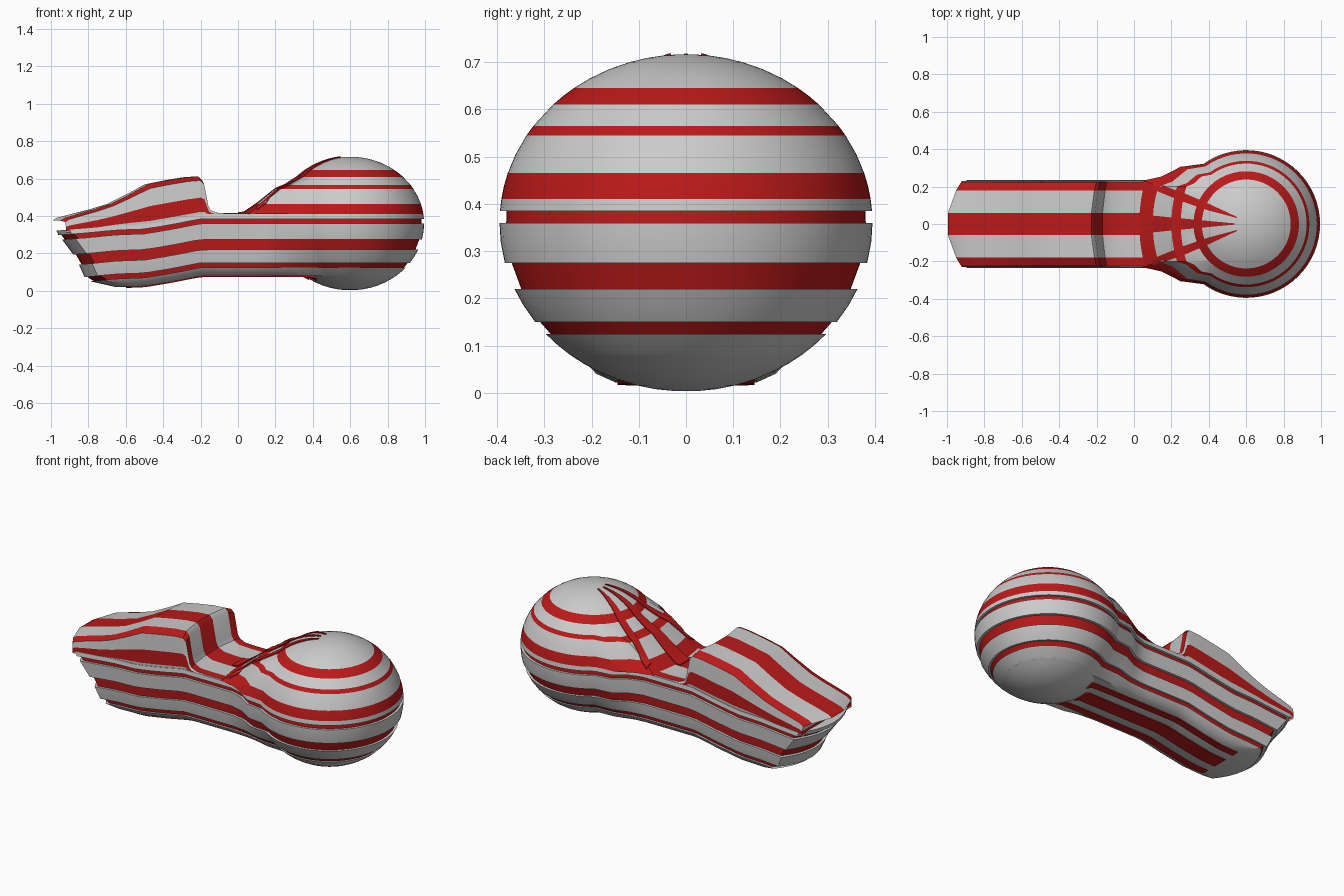
import bpy, bmesh, math
from mathutils import Vector
from mathutils.bvhtree import BVHTree

if "Cube" in bpy.data.objects:
    bpy.data.objects.remove(bpy.data.objects["Cube"])

red_mat = bpy.data.materials.new("red")
red_mat.diffuse_color = (0.5, 0.01, 0.01, 1)
red_mat.use_nodes = True
red_mat.node_tree.nodes["Principled BSDF"].inputs["Base Color"].default_value = red_mat.diffuse_color
all_verts, all_faces = [], []


def lerp_table(table, x):
    if x <= table[0][0]:
        return table[0][1]
    for (a, fa), (b, fb) in zip(table, table[1:]):
        if x <= b:
            return fa + (fb - fa) * (x - a) / (b - a)
    return table[-1][1]


def make(name, verts, faces, red=False):
    off = len(all_verts)
    all_verts.extend(Vector(v) for v in verts)
    all_faces.extend([i + off for i in f] for f in faces)
    me = bpy.data.meshes.new(name)
    me.from_pydata(verts, [], faces)
    bm = bmesh.new()
    bm.from_mesh(me)
    bmesh.ops.delete(bm, geom=[v for v in bm.verts if not v.link_faces], context='VERTS')
    bmesh.ops.recalc_face_normals(bm, faces=bm.faces)
    bm.to_mesh(me)
    bm.free()
    ob = bpy.data.objects.new(name, me)
    bpy.context.collection.objects.link(ob)
    if red:
        me.materials.append(red_mat)
    bpy.ops.object.select_all(action='DESELECT')
    ob.select_set(True)
    bpy.context.view_layer.objects.active = ob
    bpy.ops.object.shade_smooth_by_angle(angle=math.radians(32))
    return ob


# Profiles: body sag along x, body width / nose / neck position by height
SAG = [(-1, -.09), (-.8, -.075), (-.65, -.06), (-.5, -.055), (-.35, -.03), (-.2, 0)]
WIDTH = [(.08, .15), (.1, .19), (.125, .207), (.2, .222), (.385, .235), (.41, .232), (.465, .2)]
NOSE = [(.08, -.65), (.125, -.79), (.15, -.82), (.22, -.85), (.275, -.88),
        (.36, -.94), (.385, -.96), (.41, -.97)]
NECK = [(.41, .02), (.465, .1), (.545, .2), (.565, .25)]
CX, ARC, BODY, TIP = .6, 22, 16, 5


def outline(w, kind, inset):
    """Half plan outline at height w, from the ball's far side to the tip."""
    r = .395 * math.sqrt(max(1e-5, 1 - ((w - .36) / .357) ** 2)) - inset
    end = math.acos(-.58)
    pts = [(CX + r * math.cos(end * i / ARC), r * math.sin(end * i / ARC)) for i in range(ARC + 1)]
    body_n = BODY if kind == 'body' else 0
    rest = 3 + body_n + TIP
    if kind == 'ball' or w > .6:
        for i in range(1, rest + 1):
            a = end + (math.pi - end) * i / rest
            pts.append((CX + r * math.cos(a), r * math.sin(a)))
    else:
        b = lerp_table(WIDTH, w) - inset
        body = kind == 'body'
        tip = lerp_table(NOSE, w) + inset if body else lerp_table(NECK, w)
        bulge = .07 if body else .03
        start = .12 if body else tip + bulge
        x0, y0 = pts[-1]
        n1 = start + (x0 - start) * .62
        n2 = start + (x0 - start) * .3
        pts += [(n1, b + (y0 - b) * .86), (n2, b + (y0 - b) * .25), (start, b)]
        for i in range(1, body_n + 1):
            pts.append((start + (tip + bulge - start) * i / body_n, b))
        for i in range(1, TIP + 1):
            f = 1 - i / TIP
            pts.append((tip + bulge * f * f - (.0005 if i == TIP else 0), b * f))
    pts[0] = (pts[0][0], 0)
    pts[-1] = (pts[-1][0], 0)
    return [(x, y, w + lerp_table(SAG, x)) for x, y in pts]


def band(name, levels, kind, red=False, inset=0):
    verts, faces = [], []
    for w in levels:
        half = outline(w, kind, inset)
        n = len(half)
        verts += half + [(x, -y, z) for x, y, z in half[-2:0:-1]]
    N = 2 * n - 2
    for k in range(len(levels) - 1):
        for i in range(N):
            j = (i + 1) % N
            faces.append((k * N + i, k * N + j, k * N + N + j, k * N + N + i))
    for o in (0, (len(levels) - 1) * N):
        faces.append((o, o + 1, o + N - 1))
        faces += [(o + i, o + i + 1, o + N - i - 1, o + N - i) for i in range(1, n - 2)]
        faces.append((o + n - 2, o + n - 1, o + n))
    make(name, verts, faces, red)


# Stacked bands of the hull and the ball
band("ball_bottom", [.0035, .008, .016, .028, .045, .062, .082], 'ball')
band("hull_bottom", [.08, .1, .125], 'body')
band("hull_stripe_low", [.12, .155], 'body', True, .01)
band("hull_band_low", [.15, .185, .22], 'body')
band("hull_stripe_mid", [.215, .28], 'body', True, .014)
band("hull_band_mid", [.275, .32, .36], 'body')
band("hull_stripe_top", [.355, .39], 'body', True, .014)
band("hull_band_top", [.385, .41], 'body')
band("ball_stripe_low", [.41, .4375, .465], 'neck', True)
band("ball_band_low", [.465, .505, .545], 'neck')
band("ball_stripe_mid", [.545, .565], 'neck', True)
band("ball_band_high", [.565, .61], 'neck')
band("ball_stripe_high", [.61, .628, .645], 'ball', True)
band("ball_cap", [.645, .665, .685, .7, .709, .7145, .7168], 'ball')

# Raised deck dropping to the saddle, lofted along x
TOP = [(-1, .375), (-.975, .39), (-.9, .41), (-.8, .435), (-.7, .465), (-.6, .515), (-.5, .57),
       (-.4, .59), (-.3, .607), (-.23, .612), (-.21, .59), (-.185, .46), (-.17, .435),
       (-.13, .418), (-.05, .415), (.08, .416)]
COLS = [(.228, 0), (.23, .13), (.23, .48), (.225, .9), (.18, 1), (.06, 1)]
section = COLS + [(-y, t) for y, t in reversed(COLS)]
verts, grey, reds = [], [], []
S = len(section)
for x, top in TOP:
    bow = lerp_table([(-1, .08), (-.7, .03), (-.2, .03), (0, 0)], x)
    base = .4 + lerp_table(SAG, x)
    for y, t in section:
        verts.append((x + bow * (y / .23) ** 2, y, base + (top - base) * t))
for k in range(len(TOP) - 1):
    for i in range(S - 1):
        quad = (k * S + i, k * S + i + 1, k * S + S + i + 1, k * S + S + i)
        (reds if i % 2 else grey).append(quad)
for i in range(S // 2 - 1):
    quad = (i, i + 1, S - 2 - i, S - 1 - i)
    (reds if i % 2 else grey).append(quad)
make("deck_panels", verts, grey)
make("deck_stripes", verts, reds, True)

# Red ribs laid on the finished surface: tapered spokes above, strips below
tree = BVHTree.FromPolygons(all_verts, all_faces)


def rib(name, path, up, steps=30):
    """path: (x, y, half width) points."""
    centre = [(p[0], p[1]) for p in path]
    width = [(p[0], p[2]) for p in path]
    verts, faces = [], []
    for i in range(steps + 1):
        x = path[0][0] + (path[-1][0] - path[0][0]) * i / steps
        y, h = lerp_table(centre, x), lerp_table(width, x)
        row = []
        for s in (-1, 0, 1):
            hit = tree.ray_cast(Vector((x, y + s * h, 2 * up)), Vector((0, 0, -up)))[0]
            row.append((x, y + s * h, (hit.z if hit else .42) + .006 * up))
        verts += row + [(a, b, c - .03 * up) for a, b, c in reversed(row)]
    for k in range(steps):
        for i in range(6):
            j = (i + 1) % 6
            faces.append((k * 6 + i, k * 6 + j, k * 6 + 6 + j, k * 6 + 6 + i))
    faces += [tuple(range(6)), tuple(range(steps * 6, steps * 6 + 6))]
    make(name, verts, faces, True)


rib("centre_spoke", [(0, 0, .055), (.2, 0, .035), (.54, 0, .003)], 1)
rib("centre_keel_strip", [(-.6, 0, .045), (.38, 0, .045)], -1)
for side, s in (("left", 1), ("right", -1)):
    rib(side + "_spoke", [(.1, .205 * s, .02), (.27, .14 * s, .024), (.4, .09 * s, .018),
                          (.55, .035 * s, .003)], 1)
    rib(side + "_keel_strip", [(-.6, .125 * s, .02), (.42, .125 * s, .02)], -1)
